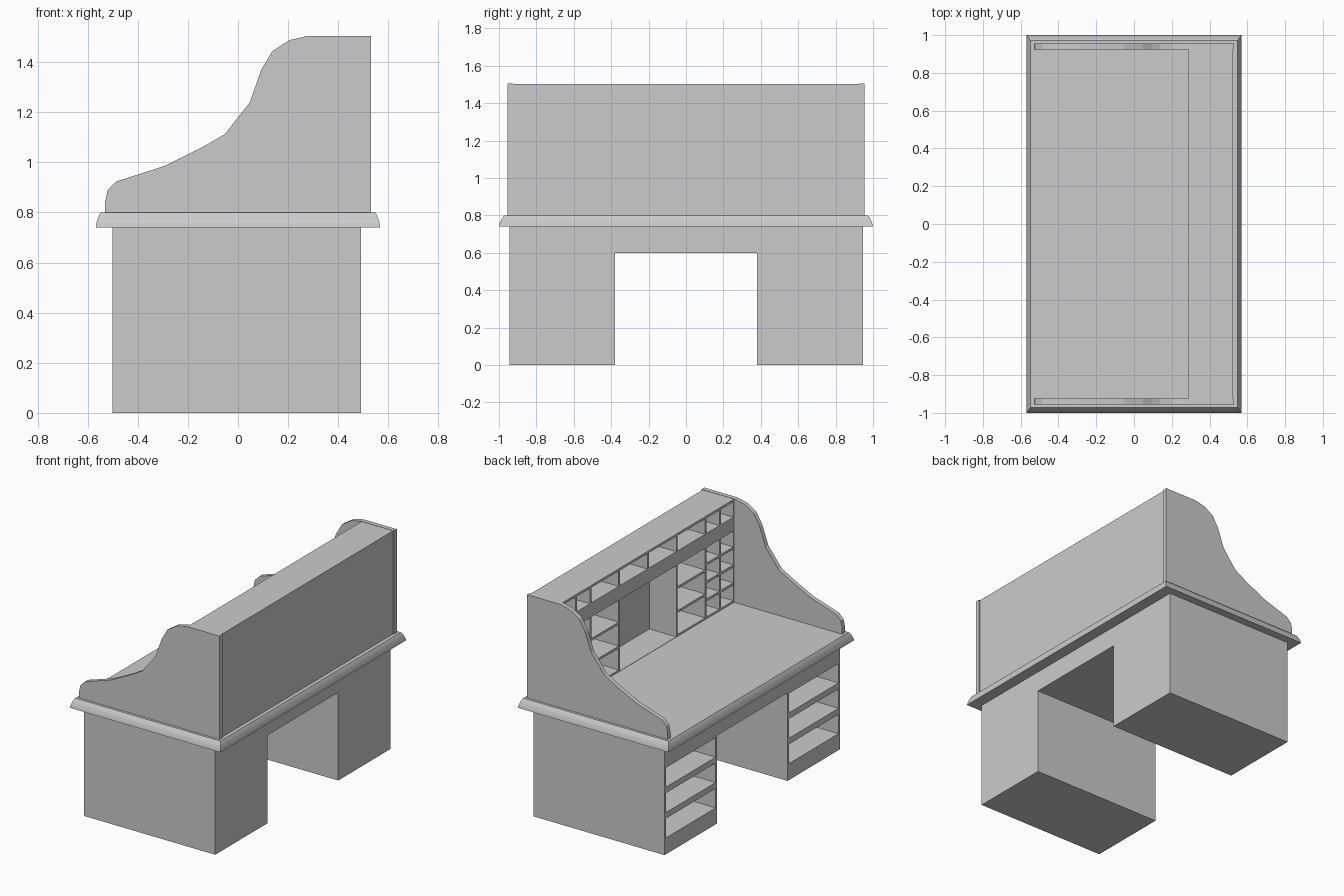
import bpy, bmesh

if "Cube" in bpy.data.objects:
    bpy.data.objects.remove(bpy.data.objects["Cube"])


def make_object(name, bm):
    bmesh.ops.recalc_face_normals(bm, faces=bm.faces)
    mesh = bpy.data.meshes.new(name)
    bm.to_mesh(mesh)
    bm.free()
    ob = bpy.data.objects.new(name, mesh)
    bpy.context.collection.objects.link(ob)
    return ob


def loft(name, rings):
    """Skin closed rings of equal length and cap both ends."""
    bm = bmesh.new()
    loops = [[bm.verts.new(p) for p in ring] for ring in rings]
    n = len(loops[0])
    for a, b in zip(loops, loops[1:]):
        for i in range(n):
            j = (i + 1) % n
            bm.faces.new((a[i], a[j], b[j], b[i]))
    bm.faces.new(loops[0])
    bm.faces.new(loops[-1])
    return make_object(name, bm)


def add_box(bm, x, y, z):
    vs = bmesh.ops.create_cube(bm, size=1)["verts"]
    for v in vs:
        v.co = [r[0] if c < 0 else r[1] for c, r in zip(v.co, (x, y, z))]


def carve(ob, front, back, pockets):
    """Cut rectangular pockets (y0, y1, z0, z1) into the open side of a body."""
    bm = bmesh.new()
    for y0, y1, z0, z1 in pockets:
        add_box(bm, (front - 0.05, back), (y0, y1), (z0, z1))
    cutter = make_object("pocket_cutter", bm)
    cutter.hide_render = True
    mod = ob.modifiers.new("pockets", 'BOOLEAN')
    mod.operation = 'DIFFERENCE'
    mod.solver = 'EXACT'
    mod.object = cutter
    bpy.context.view_layer.objects.active = ob
    bpy.ops.object.modifier_apply(modifier=mod.name)
    bpy.data.objects.remove(cutter)


# Two pedestals joined by an apron, with open drawer bays
arch = [(-0.945, 0), (-0.38, 0), (-0.38, 0.6), (0.38, 0.6),
        (0.38, 0), (0.945, 0), (0.945, 0.74), (-0.945, 0.74)]
base = loft("pedestal_base", [[(x, y, z) for y, z in arch] for x in (-0.5, 0.49)])
bays = [(y0, y0 + 0.535, z0, z0 + 0.132)
        for y0 in (-0.93, 0.395) for z0 in (0.112, 0.285, 0.458)]
carve(base, -0.5, 0.46, bays)

# Desktop with a rounded moulded edge
edge = [(0.0, 0.74), (0.003, 0.757), (0.008, 0.775), (0.014, 0.789), (0.02, 0.8)]
loft("desktop", [[(sx * (0.568 - d), sy * (1 - 1.4 * d), z)
                  for sx, sy in ((-1, -1), (1, -1), (1, 1), (-1, 1))]
                 for d, z in edge])

# Curved side panels
curve = [(0.53, 0.8), (-0.53, 0.8), (-0.53, 0.845), (-0.52, 0.89), (-0.485, 0.924),
         (-0.295, 0.985), (-0.14, 1.062), (-0.052, 1.113), (0.047, 1.24),
         (0.093, 1.37), (0.137, 1.444), (0.205, 1.488), (0.28, 1.505), (0.53, 1.505)]
for side, s in (("left", 1), ("right", -1)):
    loft(side + "_side_panel",
         [[(x, s * y, z) for x, z in curve] for y in (0.925, 0.955)])

# Pigeonhole cabinet across the back
bm = bmesh.new()
add_box(bm, (0.285, 0.522), (-0.925, 0.925), (0.8, 1.503))
cabinet = make_object("pigeonhole_cabinet", bm)
t = 0.008  # half thickness of dividers
cols = [-0.925, -0.775, -0.62, -0.31, 0, 0.31, 0.62, 0.775, 0.925]
holes = []
for i, (a, b) in enumerate(zip(cols, cols[1:])):
    holes.append((a + t, b - t, 1.383, 1.487))          # top row
    if i in (3, 4):
        continue
    rows = 3 if i in (2, 5) else 4                      # lower compartments
    h = (1.295 - 0.805) / rows
    for r in range(rows):
        z = 0.805 + r * h
        holes.append((a + t, b - t, z + t, z + h - t))
holes.append((-0.31 + t, 0.31 - t, 0.802, 1.287))       # central recess
carve(cabinet, 0.285, 0.487, holes)
